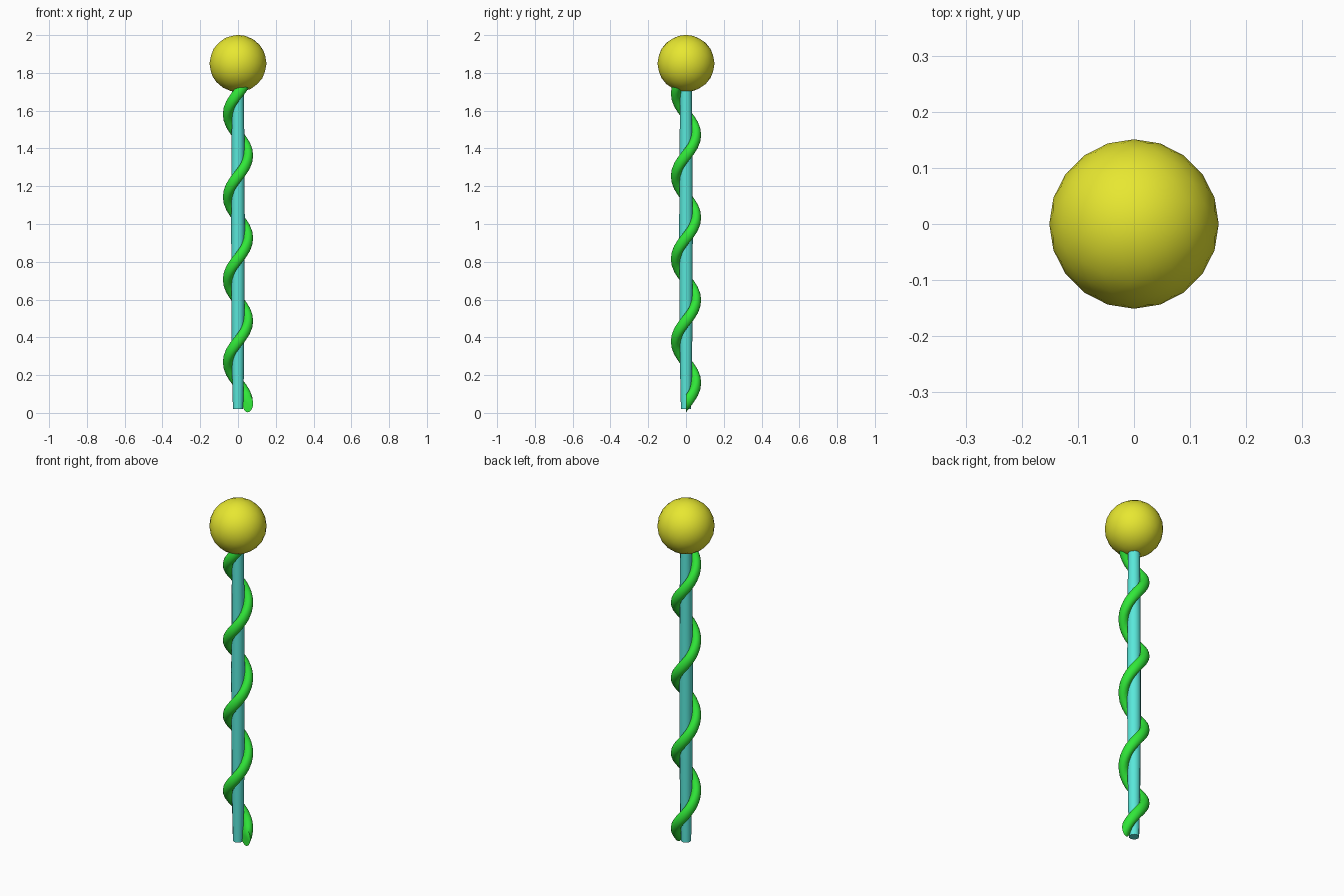
import bpy, bmesh
from math import cos, sin, pi

if "Cube" in bpy.data.objects:
    bpy.data.objects.remove(bpy.data.objects["Cube"])


def finish(obj, rgb):
    mat = bpy.data.materials.new(obj.name + "_colour")
    mat.diffuse_color = (*rgb, 1)
    mat.use_nodes = True
    mat.node_tree.nodes["Principled BSDF"].inputs["Base Color"].default_value = mat.diffuse_color
    obj.data.materials.append(mat)
    bpy.ops.object.select_all(action='DESELECT')
    obj.select_set(True)
    bpy.context.view_layer.objects.active = obj
    bpy.ops.object.shade_smooth_by_angle(angle=0.8)


def loft(name, rings, rgb):
    """Skin a list of equal-sized point rings and cap both ends."""
    bm = bmesh.new()
    loops = [[bm.verts.new(p) for p in ring] for ring in rings]
    n = len(loops[0])
    for a, b in zip(loops, loops[1:]):
        for i in range(n):
            j = (i + 1) % n
            bm.faces.new((a[i], a[j], b[j], b[i]))
    bm.faces.new(loops[0])
    bm.faces.new(loops[-1])
    bmesh.ops.recalc_face_normals(bm, faces=bm.faces[:])
    mesh = bpy.data.meshes.new(name)
    bm.to_mesh(mesh)
    bm.free()
    obj = bpy.data.objects.new(name, mesh)
    bpy.context.collection.objects.link(obj)
    finish(obj, rgb)


# Shaft, slightly swollen in the middle
SIDES = 12
profile = [(0.02, 0.027), (0.25, 0.032), (0.6, 0.035), (1.0, 0.036), (1.4, 0.034), (1.74, 0.031)]
loft("shaft", [[(r * cos(2 * pi * i / SIDES), r * sin(2 * pi * i / SIDES), z)
                for i in range(SIDES)] for z, r in profile], (0.1, 0.8, 0.7))

# Vine: upright oval section swept four turns up the shaft
TURNS, STEPS, PITCH = 4, 24, 0.4375
rings = []
for s in range(TURNS * STEPS + 1):
    a = 2 * pi * s / STEPS
    ring = []
    for i in range(16):
        t = 2 * pi * i / 16
        r = 0.052 + 0.028 * cos(t)
        ring.append((r * cos(a), r * sin(a), 0.05 + PITCH * s / STEPS + 0.047 * sin(t)))
    rings.append(ring)
loft("vine", rings, (0.03, 0.8, 0.04))

# Orb on top
bpy.ops.mesh.primitive_ico_sphere_add(subdivisions=3, radius=0.151, location=(0, 0, 1.85))
orb = bpy.context.object
orb.name = "orb"
finish(orb, (0.8, 0.8, 0.03))
